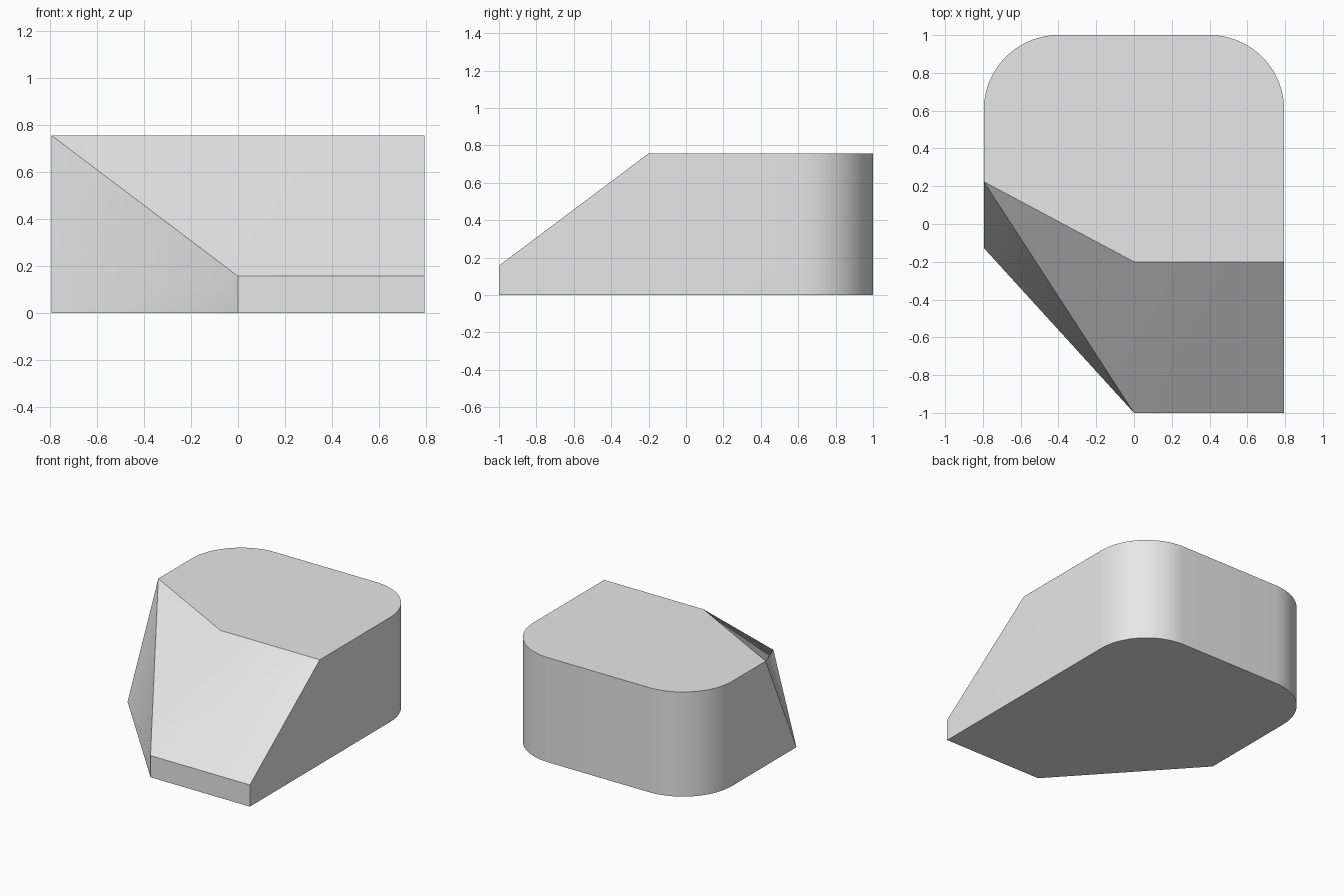
import bpy
import bmesh
from math import cos, sin, pi, radians
from mathutils import Vector

cube = bpy.data.objects.get("Cube")
if cube:
    bpy.data.objects.remove(cube, do_unlink=True)

HALF_W, HEIGHT, LIP, RADIUS = 0.795, 0.757, 0.157, 0.395
STEPS = 24

# One light grey finish
grey = bpy.data.materials.new("light_grey")
grey.use_nodes = True
colour = (0.8, 0.8, 0.8, 1.0)
grey.diffuse_color = colour
grey.node_tree.nodes["Principled BSDF"].inputs["Base Color"].default_value = colour


def rounded_back():
    """Plan points of the two rounded rear corners, from +x to -x."""
    points = []
    for side, start in ((1, 0), (-1, pi / 2)):
        for i in range(STEPS + 1):
            a = start + i * pi / 2 / STEPS
            points.append((side * (HALF_W - RADIUS) + RADIUS * cos(a),
                           1 - RADIUS + RADIUS * sin(a)))
    return points


bm = bmesh.new()


def vert(x, y, z):
    return bm.verts.new(Vector((x, y, z)))


# Front corners: nose, lip above it, top of the slope, cut-away side
nose_r, nose_l = vert(0, -1, 0), vert(HALF_W, -1, 0)
lip_r, lip_l = vert(0, -1, LIP), vert(HALF_W, -1, LIP)
brow_r, brow_l = vert(0, -0.2, HEIGHT), vert(HALF_W, -0.2, HEIGHT)
side_low, side_top = vert(-HALF_W, -0.127, 0), vert(-HALF_W, 0.224, HEIGHT)

# Rounded back wall
plan = rounded_back()
low = [vert(x, y, 0) for x, y in plan]
top = [vert(x, y, HEIGHT) for x, y in plan]
for i in range(len(plan) - 1):
    bm.faces.new((low[i], low[i + 1], top[i + 1], top[i]))

# Base, roof, flat sides, front lip, slope and angled facets
for face in (
    [nose_r, nose_l] + low + [side_low],
    [brow_r, brow_l] + top + [side_top],
    [nose_l, low[0], top[0], brow_l, lip_l],
    [low[-1], side_low, side_top, top[-1]],
    [nose_r, nose_l, lip_l, lip_r],
    [lip_r, lip_l, brow_l, brow_r],
    [lip_r, brow_r, side_top],
    [side_low, lip_r, side_top],
    [side_low, nose_r, lip_r],
):
    bm.faces.new(face)
bmesh.ops.recalc_face_normals(bm, faces=bm.faces)

mesh = bpy.data.meshes.new("wedge_block")
bm.to_mesh(mesh)
bm.free()
mesh.materials.append(grey)
block = bpy.data.objects.new("wedge_block", mesh)
bpy.context.collection.objects.link(block)

# Smooth the rounded wall, keep real edges sharp
bpy.ops.object.select_all(action='DESELECT')
block.select_set(True)
bpy.context.view_layer.objects.active = block
bpy.ops.object.shade_smooth_by_angle(angle=radians(30))
